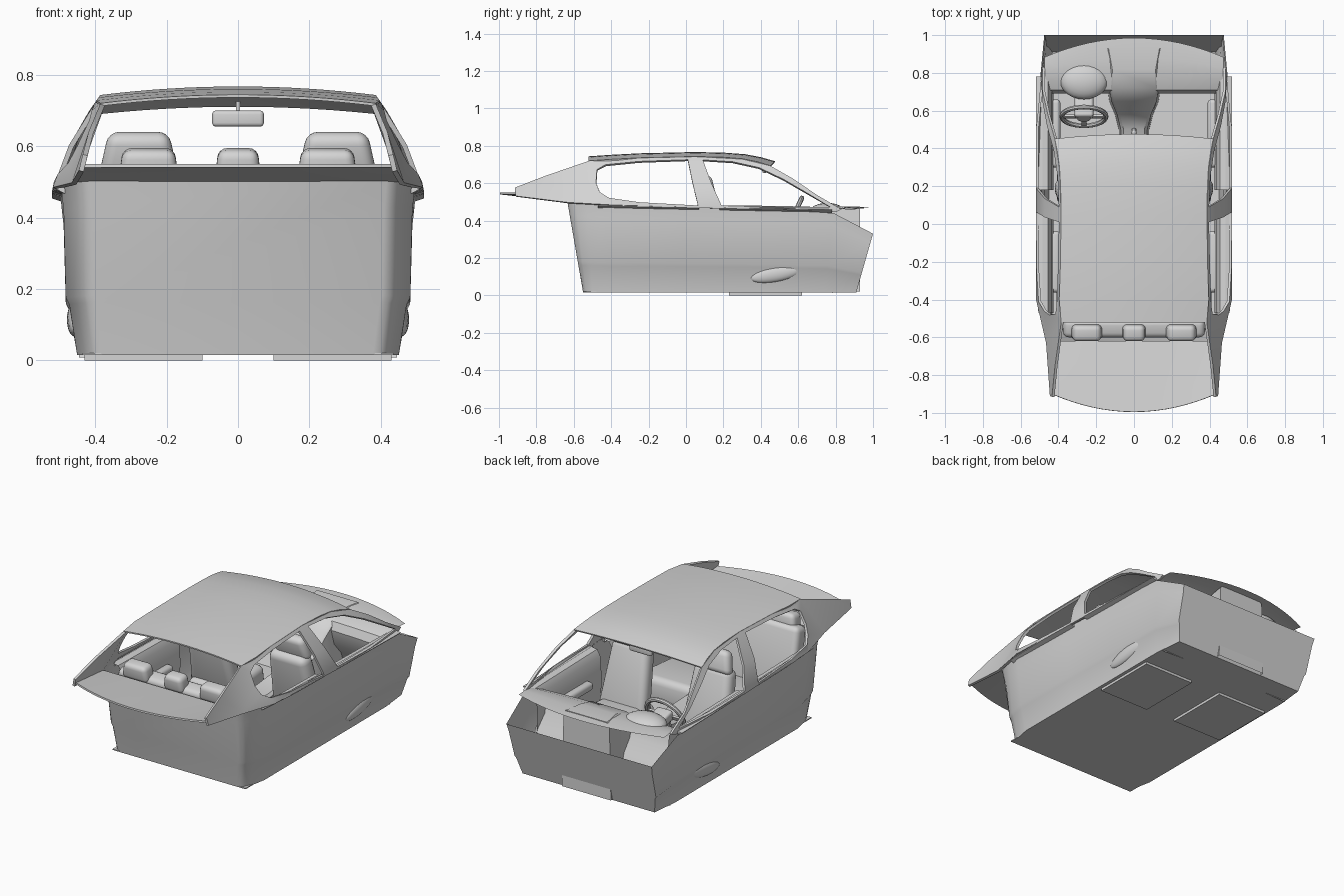
import bpy, bmesh, math
from mathutils import Matrix, Vector

cube = bpy.data.objects.get("Cube")
if cube:
    bpy.data.objects.remove(cube, do_unlink=True)

grey = bpy.data.materials.new("plain grey")
grey.use_nodes = True
grey.diffuse_color = (0.66, 0.66, 0.66, 1)
grey.node_tree.nodes["Principled BSDF"].inputs["Base Color"].default_value = (0.66, 0.66, 0.66, 1)


def finish(name, bm, mirror=False, thick=0):
    bmesh.ops.recalc_face_normals(bm, faces=bm.faces)
    mesh = bpy.data.meshes.new(name)
    bm.to_mesh(mesh)
    bm.free()
    mesh.materials.append(grey)
    ob = bpy.data.objects.new(name, mesh)
    bpy.context.collection.objects.link(ob)
    bpy.ops.object.select_all(action='DESELECT')
    ob.select_set(True)
    bpy.context.view_layer.objects.active = ob
    if thick:
        mod = ob.modifiers.new("Solidify", 'SOLIDIFY')
        mod.thickness = thick
        mod.offset = 0
        bpy.ops.object.modifier_apply(modifier=mod.name)
    if mirror:
        ob.modifiers.new("Mirror", 'MIRROR')
    bpy.ops.object.shade_smooth_by_angle(angle=math.radians(35))
    return ob


def loft(name, rows, caps=False, **kw):
    bm = bmesh.new()
    grid = [[bm.verts.new(p) for p in row] for row in rows]
    for a, b in zip(grid, grid[1:]):
        for i in range(len(a) - 1):
            bm.faces.new((a[i], a[i + 1], b[i + 1], b[i]))
    if caps:
        bm.faces.new(grid[0])
        bm.faces.new(grid[-1])
    return finish(name, bm, **kw)


def box(name, centre, size, lean=0, taper=1, bevel=0.02, mirror=False):
    """Rounded block; lean tips it about x, taper narrows its top."""
    bm = bmesh.new()
    bmesh.ops.create_cube(bm, size=1)
    for v in bm.verts:
        if v.co.z > 0:
            v.co.x *= taper
        v.co = Vector(a * b for a, b in zip(v.co, size))
    if bevel:
        bmesh.ops.bevel(bm, geom=bm.edges[:], offset=bevel, segments=4, profile=0.5,
                        affect='EDGES', clamp_overlap=True)
    bm.transform(Matrix.Translation(centre) @ Matrix.Rotation(math.radians(lean), 4, 'X'))
    return finish(name, bm, mirror)


def ellipsoid(name, centre, radii, lean=0, mirror=False):
    bm = bmesh.new()
    bmesh.ops.create_uvsphere(bm, u_segments=24, v_segments=12, radius=1)
    bm.transform(Matrix.Translation(centre) @ Matrix.Rotation(math.radians(lean), 4, 'X')
                 @ Matrix.Diagonal((*radii, 1)))
    return finish(name, bm, mirror)


def shell_x(y, z):
    """Half width of the upper body at a given length and height."""
    t = max(0, (z - 0.48) / 0.255)
    pinch = 0.045 * min(1, max(0, (-0.4 - y) / 0.1)) + 0.06 * max(0, -0.5 - y)
    return 0.512 - 0.13 * t ** 1.4 - pinch * (1 - 0.7 * t) - 0.1 * max(0, y - 0.5)


U = [i / 8 - 1 for i in range(17)]

# Lower body: open tub with rounded rear corners and a sloping flat front
widths = [(0, 0.45), (0.3, 0.472), (0.34, 0.482), (0.85, 0.488), (1, 0.495)]
stations = [(-0.55, -0.635, 0.505, 0.84), (-0.546, -0.622, 0.503, 0.885), (-0.535, -0.59, 0.5, 0.92),
            (-0.5, -0.53, 0.495, 0.955), (-0.4, -0.43, 0.488, 1),
            (0, 0, 0.478, 1), (0.4, 0.4, 0.465, 1), (0.74, 0.79, 0.44, 1), (0.91, 1, 0.33, 0.96)]
rows = []
for y0, y1, top, s in stations:
    half = [(w * s, y0 + (y1 - y0) * t, 0.015 + (top - 0.015) * t) for t, w in widths]
    rows.append([(-x, y, z) for x, y, z in reversed(half)] + half)
loft("lower_body", rows, caps=True)
box("floor_plate", (0, 0.16, 0.018), (0.87, 1.42, 0.006), 0, 1, 0)

# Side frames with two window openings
outline = [(-0.91, 0.53), (-0.915, 0.575), (-0.75, 0.638), (-0.52, 0.716), (-0.25, 0.731),
           (0.05, 0.738), (0.3, 0.725), (0.45, 0.69), (0.57, 0.622), (0.7, 0.535), (0.83, 0.46),
           (0.8, 0.445), (0.18, 0.465), (-0.4, 0.482), (-0.63, 0.495)]
rear_opening = [(-0.48, 0.6), (-0.475, 0.67), (-0.43, 0.695), (-0.25, 0.713), (0.01, 0.722),
                (0.035, 0.6), (0.064, 0.48), (-0.25, 0.497), (-0.41, 0.52), (-0.46, 0.55)]
front_opening = [(0.09, 0.721), (0.25, 0.711), (0.39, 0.68), (0.52, 0.618), (0.65, 0.543),
                 (0.77, 0.472), (0.5, 0.475), (0.19, 0.48), (0.135, 0.6)]
bm = bmesh.new()
for ring in (outline, rear_opening, front_opening):
    vs = [bm.verts.new((0, y, z)) for y, z in ring]
    for a, b in zip(vs, vs[1:] + vs[:1]):
        bm.edges.new((a, b))
bmesh.ops.triangle_fill(bm, use_beauty=True, edges=bm.edges[:], normal=(1, 0, 0))
for v in bm.verts:
    v.co.x = shell_x(v.co.y, v.co.z)
finish("window_frame", bm, mirror=True, thick=0.014)

# Roof with a gentle crown
rail = [(-0.52, 0.716), (-0.4, 0.724), (-0.25, 0.732), (0.05, 0.739), (0.2, 0.735), (0.3, 0.727),
        (0.38, 0.711), (0.45, 0.69)]
loft("roof", [[(u * (shell_x(y, z) + 0.006), y + 0.055 * max(0, y) * (1 - u * u),
                z + 0.024 * (1 - u * u)) for u in U] for y, z in rail], thick=0.008)

# Rear deck with a curved lip
rows = []
for k in range(5):
    t = k / 4
    rows.append([(u * (0.45 - 0.015 * t), -0.62 - t * (0.28 + 0.095 * (1 - u * u)), 0.505 + t * 0.04)
                 for u in U])
loft("rear_deck", rows, thick=0.01)

# Door belt lips, door cards and armrests
for name, y0, y1 in (("rear_door", -0.47, 0.07), ("front_door", 0.18, 0.78)):
    lip, card = [], []
    for k in range(7):
        y = y0 + (y1 - y0) * k / 6
        z = 0.481 - 0.02 * (y + 0.4)
        out = 0.52 - 0.05 * max(0, -0.2 - y)
        lip.append([(0.485, y, z + 0.004), (out, y, z), (out, y, z - 0.004), (0.484, y, z - 0.016)])
        card.append([(0.435, y, 0.13), (0.425, y, 0.3), (0.435, y, z - 0.04), (0.455, y, z - 0.005),
                     (0.495, y, z)])
    loft(name + "_belt_lip", lip, caps=True, mirror=True)
    loft(name + "_card", card, mirror=True)
    box(name + "_armrest", (0.42, (y0 + y1) / 2, 0.31), (0.06, (y1 - y0) * 0.6, 0.05), 0, 1, 0.02, True)
ellipsoid("door_pocket", (0.457, 0.48, 0.115), (0.022, 0.14, 0.042), 10, True)

# Dashboard: profile swept across the cabin with a bowed front edge
profile = [(0.985, 0.47), (0.88, 0.475), (0.77, 0.465), (0.71, 0.445), (0.69, 0.4), (0.71, 0.31),
           (0.77, 0.24), (0.82, 0.1), (0.78, 0.02)]
rows = []
for u in U:
    rows.append([(u * (0.475 if z > 0.42 else 0.445), y - 0.1 * u * u * max(0, (y - 0.75) / 0.23) *
                  (z > 0.42), z - 0.012 * u * u) for y, z in profile])
loft("dashboard", rows)

# Centre stack, tunnel and gear lever
path = [(0.93, 0.476, 0.15), (0.82, 0.477, 0.13), (0.72, 0.455, 0.13), (0.65, 0.39, 0.12),
        (0.58, 0.28, 0.09), (0.5, 0.22, 0.07), (0.2, 0.19, 0.07), (-0.15, 0.2, 0.07)]
loft("centre_console", [[(-w - 0.01, y, 0.02), (-w, y, z - 0.015), (-w + 0.015, y, z),
                         (w - 0.015, y, z), (w, y, z - 0.015), (w + 0.01, y, 0.02)]
                        for y, z, w in path], caps=True)
box("gear_lever", (0, 0.49, 0.25), (0.025, 0.025, 0.1), 10, 1, 0.01)

# Instrument hood, steering column and wheel
ellipsoid("instrument_hood", (-0.265, 0.755, 0.445), (0.125, 0.095, 0.05))
box("steering_column", (-0.265, 0.64, 0.41), (0.1, 0.16, 0.06), -15, 1, 0.015)

bm = bmesh.new()
rings = []
for i in range(32):
    a = math.tau * i / 32
    rings.append([bm.verts.new(((0.117 + 0.013 * math.cos(b)) * math.cos(a),
                                (0.117 + 0.013 * math.cos(b)) * math.sin(a), 0.013 * math.sin(b)))
                  for b in (math.tau * j / 8 for j in range(8))])
for i in range(32):
    a, b = rings[i - 1], rings[i]
    for j in range(8):
        bm.faces.new((a[j - 1], a[j], b[j], b[j - 1]))
bmesh.ops.create_cone(bm, cap_ends=True, segments=20, radius1=0.045, radius2=0.035, depth=0.03)
for a in (0, math.pi, -math.pi / 2):
    m = Matrix.Rotation(a, 4, 'Z') @ Matrix.Translation((0.075, 0, 0)) @ Matrix.Diagonal((0.09, 0.025, 0.012, 1))
    bmesh.ops.create_cube(bm, size=1, matrix=m)
bm.transform(Matrix.Translation((-0.265, 0.57, 0.415)) @ Matrix.Rotation(math.radians(65), 4, 'X'))
finish("steering_wheel", bm)

# Front seats
box("front_seat_cushion", (0.265, 0.27, 0.15), (0.29, 0.34, 0.13), 5, 0.95, 0.035, True)
box("front_seat_back", (0.268, 0.15, 0.335), (0.31, 0.1, 0.41), 14, 0.76, 0.04, True)
box("front_headrest", (0.278, 0.115, 0.575), (0.225, 0.07, 0.13), 14, 0.75, 0.03, True)

# Rear bench with three headrests
box("rear_bench_cushion", (0, -0.3, 0.14), (0.82, 0.4, 0.15), 5, 1, 0.04)
box("rear_bench_back", (0, -0.515, 0.35), (0.78, 0.1, 0.38), 13, 0.96, 0.03)
box("rear_outer_headrest", (0.25, -0.575, 0.545), (0.17, 0.085, 0.095), 8, 0.85, 0.025, True)
box("rear_middle_headrest", (0, -0.575, 0.545), (0.13, 0.085, 0.095), 8, 0.85, 0.025)

# Interior mirror and stem
box("mirror", (0, 0.42, 0.677), (0.145, 0.025, 0.045), 0, 1, 0.011)
box("mirror_stem", (0, 0.43, 0.71), (0.012, 0.012, 0.03), 0, 1, 0)

# Sunken footwell pans under the floor
box("footwell_pan", (0.265, 0.425, 0.01), (0.33, 0.39, 0.02), 0, 1, 0, True)
